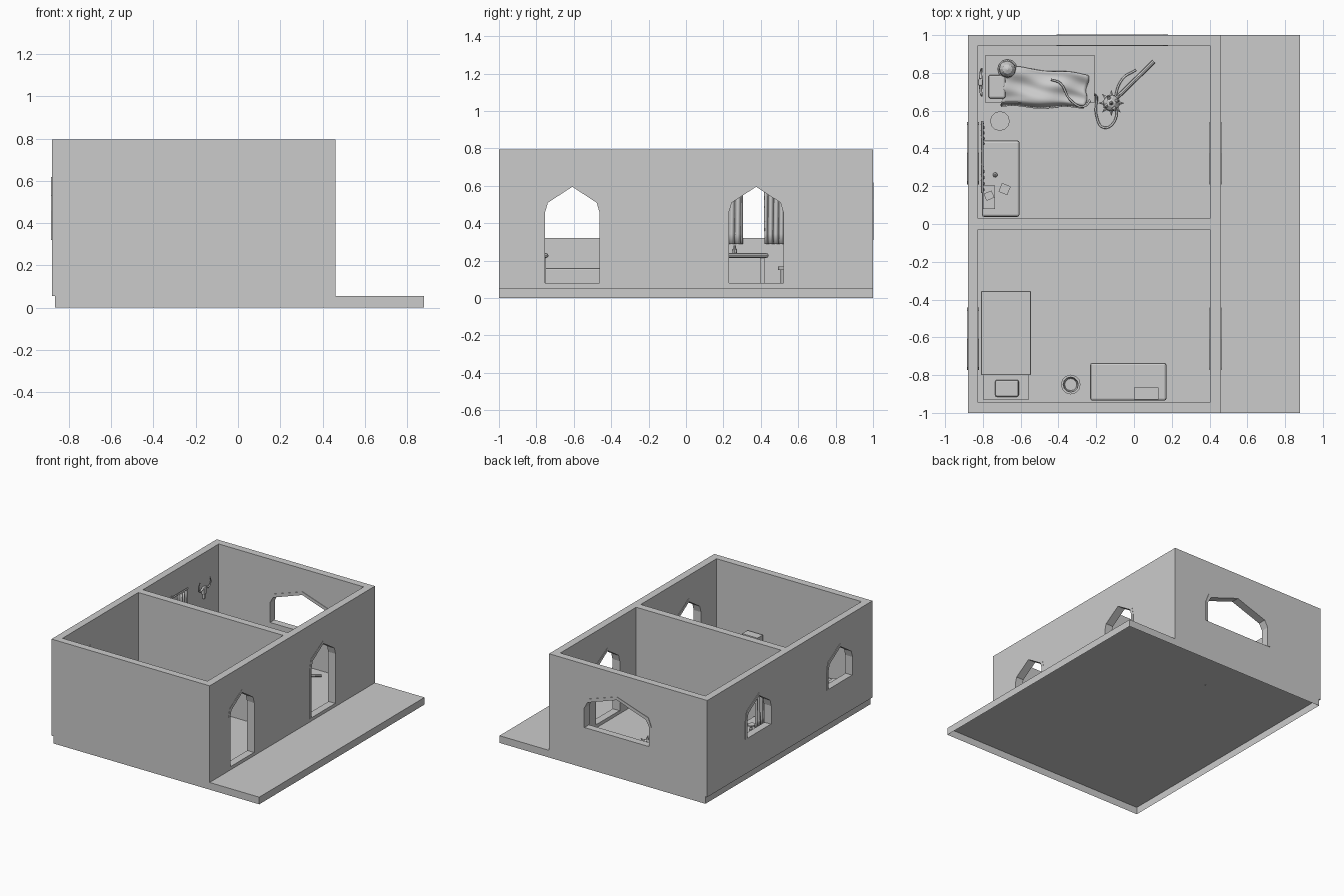
import bpy, bmesh, math
from mathutils import Vector, Matrix

if "Cube" in bpy.data.objects:
    bpy.data.objects.remove(bpy.data.objects["Cube"])

FLOOR = 0.055


def mesh_object(name, verts, faces):
    me = bpy.data.meshes.new(name)
    me.from_pydata(verts, [], faces)
    bm = bmesh.new()
    bm.from_mesh(me)
    bmesh.ops.recalc_face_normals(bm, faces=bm.faces)
    bm.to_mesh(me)
    bm.free()
    ob = bpy.data.objects.new(name, me)
    bpy.context.collection.objects.link(ob)
    return ob


def box(name, x0, x1, y0, y1, z0, z1, rot=0, bevel=0, seg=2):
    bpy.ops.mesh.primitive_cube_add(size=1, location=((x0+x1)/2, (y0+y1)/2, (z0+z1)/2), rotation=(0, 0, rot))
    ob = bpy.context.object
    ob.name = name
    ob.scale = (x1-x0, y1-y0, z1-z0)
    bpy.ops.object.transform_apply(location=False, rotation=False, scale=True)
    if bevel:
        m = ob.modifiers.new("bevel", "BEVEL")
        m.width, m.segments = bevel, seg
    return ob


def lathe(name, x, y, profile, n=12):
    verts = [(x + r*math.cos(2*math.pi*i/n), y + r*math.sin(2*math.pi*i/n), z) for r, z in profile for i in range(n)]
    faces = [(j*n+i, j*n+(i+1) % n, (j+1)*n+(i+1) % n, (j+1)*n+i) for j in range(len(profile)-1) for i in range(n)]
    faces += [tuple(range(n)), tuple(range((len(profile)-1)*n, len(profile)*n))]
    return mesh_object(name, verts, faces)


def tube(name, pts, radius, taper=1.0):
    cu = bpy.data.curves.new(name, "CURVE")
    cu.dimensions, cu.bevel_depth, cu.bevel_resolution, cu.resolution_u = "3D", radius, 1, 5
    cu.use_fill_caps = True
    sp = cu.splines.new("BEZIER")
    sp.bezier_points.add(len(pts)-1)
    for i, (b, p) in enumerate(zip(sp.bezier_points, pts)):
        b.co = p
        b.handle_left_type = b.handle_right_type = "AUTO"
        b.radius = 1 + (taper-1)*i/(len(pts)-1)
    ob = bpy.data.objects.new(name, cu)
    bpy.context.collection.objects.link(ob)
    return ob


# Pointed arch outline, counted from the bottom left; grow widens sides and top
def arch(w, z0, grow=0.0):
    h, k = w/2 + grow, 0.05*w
    return [(-h, z0), (-h, .46), (-h+k, .51+grow), (0, .595+grow*1.2), (h-k, .51+grow), (h, .46), (h, z0)]


def place(axis, centre, plane, u, z, d):
    return (plane+d, centre+u, z) if axis == "x" else (centre+u, plane+d, z)


def prism(name, loop, axis, centre, plane, depth):
    n = len(loop)
    verts = [place(axis, centre, plane, u, z, s*depth) for s in (-1, 1) for u, z in loop]
    faces = [tuple(range(n)), tuple(range(n, 2*n))] + [(i, (i+1) % n, n+(i+1) % n, n+i) for i in range(n)]
    return mesh_object(name, verts, faces)


# Open-bottomed plinth with the porch
base = box("plinth", -.865, .88, -1, 1, 0, FLOOR)
bm = bmesh.new()
bm.from_mesh(base.data)
bm.faces.ensure_lookup_table()
bmesh.ops.delete(bm, geom=[f for f in bm.faces if f.normal.z < -.5], context="FACES")
bm.to_mesh(base.data)
bm.free()

# Walls with two rooms, doors and windows cut out
walls = box("walls", -.88, .46, -1, 1, FLOOR, .795)
cutters = [box("south_room_cut", -.825, .403, -.945, -.028, -.1, 1),
           box("north_room_cut", -.825, .403, .028, .945, -.1, 1)]
openings = [("door_south", "x", -.608, .431, .29, .08), ("door_north", "x", .375, .431, .29, .08),
            ("window_south", "x", -.608, -.8525, .29, .32), ("window_north", "x", .375, -.8525, .29, .32),
            ("window_wide", "y", -.115, .9725, .55, .31)]
for name, axis, c, plane, w, z0 in openings:
    cutters.append(prism(name + "_cut", arch(w, z0, .004), axis, c, plane, .1))
    inner, outer = arch(w, z0), arch(w, z0, .02)
    loop = inner + outer[::-1]
    n, m = len(inner), len(loop)
    verts = [place(axis, c, plane, u, z, s*.031) for s in (-1, 1) for u, z in loop]
    faces = [(i, i+1, m-2-i, m-1-i) for i in range(n-1)]
    faces += [tuple(v+m for v in f) for f in faces]
    faces += [(i, (i+1) % m, m+(i+1) % m, m+i) for i in range(m)]
    mesh_object(name + "_frame", verts, faces)
bpy.context.view_layer.objects.active = walls
for c in cutters:
    mod = walls.modifiers.new("cut", "BOOLEAN")
    mod.operation, mod.solver, mod.object = "DIFFERENCE", "EXACT", c
    bpy.ops.object.modifier_apply(modifier=mod.name)
    bpy.data.objects.remove(c)


# Tables: slab top, a panel at one end and two legs at the other
def table(name, x, y, rot):
    parts = [box(name + "_top", -.202, .202, -.1, .1, .215, .24, bevel=.012),
             box(name + "_end_panel", -.18, -.155, -.085, .085, FLOOR, .22)]
    parts += [box(name + "_leg", .15, .175, s*.075-.012, s*.075+.012, FLOOR, .22) for s in (-1, 1)]
    for p in parts:
        p.matrix_world = Matrix.Translation((x, y, 0)) @ Matrix.Rotation(rot, 4, "Z") @ Matrix.Translation(p.location)


table("south_table", -.03, -.835, 0)
table("north_table", -.706, .24, -math.pi/2)
box("table_chest", 0, .13, -.93, -.865, .24, .325)
box("desk_box", -.80, -.735, .08, .205, .24, .262)
box("book_a", -.79, -.745, .13, .17, .262, .275, rot=.4)
box("book_b", -.71, -.66, .16, .21, .24, .25, rot=-.4)
lathe("ink_bottle", -.735, .26, [(.012, .24), (.013, .26), (.006, .266), (.006, .28)], 8)

# South bed
box("south_bed_frame", -.80, -.555, -.93, -.37, FLOOR, .145)
box("south_blanket", -.81, -.545, -.80, -.355, FLOOR, .16, bevel=.006)
box("south_pillow", -.735, -.61, -.915, -.825, .14, .17, bevel=.01)

# Bucket and stool
lathe("bucket", -.335, -.85, [(.038, FLOOR), (.052, .15), (.04, .15), (.032, .07)])
lathe("stool", -.71, .545, [(.04, FLOOR), (.04, .15), (.052, .15), (.052, .17)])
for dx, dy in ((-.015, .02), (-.02, -.01)):
    lathe("coin", -.71+dx, .545+dy, [(.009, .17), (.009, .176)], 8)

# North bed with a rumpled blanket
box("north_bed_frame", -.785, -.21, .64, .895, FLOOR, .145)
box("north_pillow", -.77, -.68, .665, .79, .14, .17, bevel=.01)
A, B, C, D = [Vector(p) for p in ((-.68, .835), (-.24, .79), (-.262, .612), (-.70, .62))]
nu, nv, verts = 28, 18, []
for j in range(nv+1):
    for i in range(nu+1):
        u, v = i/nu, j/nv
        p = A.lerp(B, u).lerp(D.lerp(C, u), v)
        z = .162 + .008*math.sin(9*u+5*v) + .006*math.sin(14*v-6*u)
        if v > .88:
            z -= (v-.88)/.12*.07
        verts.append((p.x + .005*math.sin(11*v), p.y + .006*math.sin(10*u), z))
faces = [(j*(nu+1)+i, j*(nu+1)+i+1, (j+1)*(nu+1)+i+1, (j+1)*(nu+1)+i) for j in range(nv) for i in range(nu)]
blanket = mesh_object("north_blanket", verts, faces)
blanket.data.shade_smooth()
blanket.modifiers.new("thickness", "SOLIDIFY").thickness = .012

# Helmet on the bed
lathe("helmet", -.67, .82, [(.052, .15), (.052, .165), (.045, .17), (.042, .2), (.026, .225), (.004, .235)])

# Spiked ball, handle and trailing chain
ball = Vector((-.12, .64, .115))
bpy.ops.mesh.primitive_ico_sphere_add(subdivisions=2, radius=.045, location=ball)
bpy.context.object.name = "spiked_ball"
dirs = [Vector((math.cos(a*math.pi/4), math.sin(a*math.pi/4), 0)) for a in range(8)]
dirs += [Vector((math.cos(a), math.sin(a), s)).normalized() for s in (-1, 1) for a in (.4, 2, 3.6, 5.2)]
dirs += [Vector((0, 0, 1)), Vector((0, 0, -1))]
for d in dirs:
    bpy.ops.mesh.primitive_cone_add(vertices=6, radius1=.012, radius2=0, depth=.03, location=ball + d*.055,
                                    rotation=d.to_track_quat("Z", "Y").to_euler())
    bpy.context.object.name = "ball_spike"
a, b = Vector((.105, .86, .07)), Vector((-.095, .665, .08))
bpy.ops.mesh.primitive_cylinder_add(vertices=8, radius=.011, depth=(a-b).length, location=(a+b)/2,
                                    rotation=(a-b).to_track_quat("Z", "Y").to_euler())
bpy.context.object.name = "handle"
tube("chain", [(-.44, .765, .19), (-.39, .745, .19), (-.34, .66, .185), (-.27, .62, .17), (-.205, .685, .1),
               (-.20, .58, .065), (-.16, .51, .063), (-.10, .55, .063), (-.10, .66, .063), (-.06, .77, .063),
               (.01, .815, .063)], .006)

# Curtains in the north room and their rod
for y0, y1 in ((.175, .305), (.42, .535)):
    n, m, verts = 24, 6, []
    for j in range(m+1):
        for i in range(n+1):
            t, k = i/n, j/m
            verts.append((-.803 + .009*math.sin(t*math.pi*8 + k), y0 + (y1-y0)*t, .61 - .32*k))
    faces = [(j*(n+1)+i, j*(n+1)+i+1, (j+1)*(n+1)+i+1, (j+1)*(n+1)+i) for j in range(m) for i in range(n)]
    curtain = mesh_object("curtain", verts, faces)
    curtain.data.shade_smooth()
    curtain.modifiers.new("thickness", "SOLIDIFY").thickness = .004
tube("curtain_rod", [(-.803, .165, .615), (-.803, .545, .615)], .006)

# Horned skull trophy on the west wall
box("trophy_skull", -.825, -.80, .73, .77, .49, .545, bevel=.008)
box("trophy_snout", -.82, -.802, .739, .761, .455, .495, bevel=.005)
for s in (-1, 1):
    tube("trophy_horn", [(-.812, .75+s*.018, .535), (-.81, .75+s*.055, .53), (-.806, .75+s*.072, .56),
                         (-.804, .75+s*.06, .60)], .009, .25)
